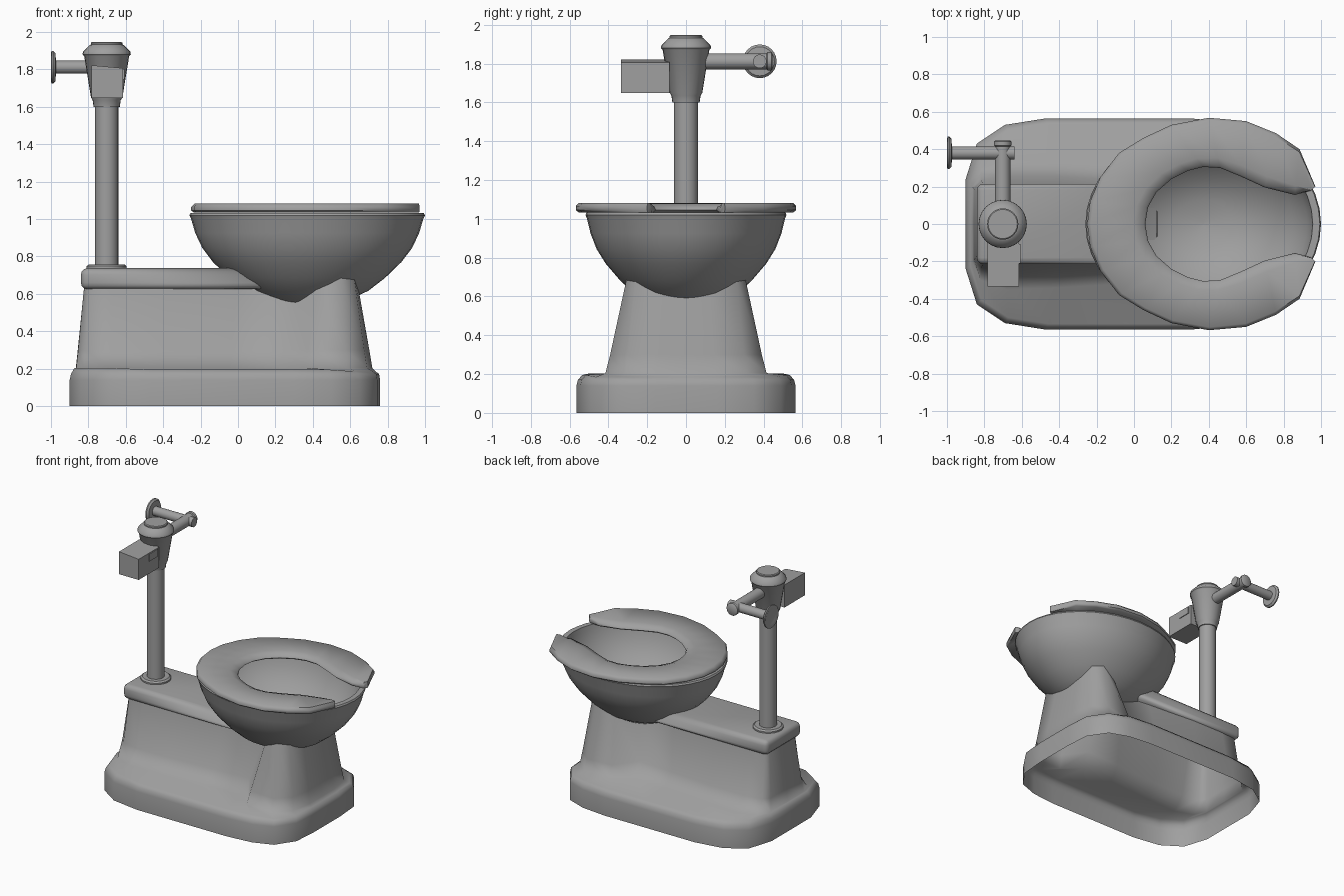
import bpy, bmesh
from math import sin, cos, pi, radians, sqrt
from mathutils import Vector, Matrix

if "Cube" in bpy.data.objects:
    bpy.data.objects.remove(bpy.data.objects["Cube"])

# mid-grey used on every part
grey = bpy.data.materials.new("mid_grey")
grey.diffuse_color = (.35, .35, .35, 1)
grey.use_nodes = True
grey.node_tree.nodes["Principled BSDF"].inputs["Base Color"].default_value = grey.diffuse_color


def make(name, rings, caps=False, angle=40):
    """Skin a list of equal-length closed point rings into a smooth object."""
    bm = bmesh.new()
    vs = [[bm.verts.new(p) for p in r] for r in rings]
    m = len(vs[0])
    for a, b in zip(vs, vs[1:]):
        for j in range(m):
            k = (j + 1) % m
            bm.faces.new((a[j], a[k], b[k], b[j]))
    if caps:
        bm.faces.new(vs[0])
        bm.faces.new(vs[-1])
    bmesh.ops.recalc_face_normals(bm, faces=bm.faces)
    return finish(name, bm, angle)


def finish(name, bm, angle=40):
    me = bpy.data.meshes.new(name)
    bm.to_mesh(me)
    bm.free()
    me.materials.append(grey)
    ob = bpy.data.objects.new(name, me)
    bpy.context.collection.objects.link(ob)
    bpy.ops.object.select_all(action='DESELECT')
    ob.select_set(True)
    bpy.context.view_layer.objects.active = ob
    bpy.ops.object.shade_smooth_by_angle(angle=radians(angle))
    return ob


def lathe(name, origin, axis, profile, seg=24):
    """Turned part: profile of (radius, height) along an axis."""
    q = Vector((0, 0, 1)).rotation_difference(Vector(axis))
    o = Vector(origin)
    rings = [[o + q @ Vector((r * cos(2 * pi * k / seg), r * sin(2 * pi * k / seg), h))
              for k in range(seg)] for r, h in profile]
    return make(name, rings, caps=True)


def box(name, lo, hi, bevel=0.0, seg=1):
    lo, hi = Vector(lo), Vector(hi)
    bm = bmesh.new()
    bmesh.ops.create_cube(bm, size=1, matrix=Matrix.Translation((lo + hi) / 2)
                          @ Matrix.Diagonal((*(hi - lo), 1)))
    if bevel:
        bmesh.ops.bevel(bm, geom=bm.edges[:], offset=bevel, segments=seg,
                        affect='EDGES', profile=0.5)
    return finish(name, bm)


def mirror(half, z):
    """Half outline (first and last on the axis) to a full ring."""
    zs = z if isinstance(z, list) else [z] * len(half)
    pts = [(x, y, h) for (x, y), h in zip(half, zs)]
    return pts + [(x, -y, h) for x, y, h in pts[-2:0:-1]]


def interp(v, pairs):
    for (a, p), (b, q) in zip(pairs, pairs[1:]):
        if v <= b:
            return p + (q - p) * (v - a) / (b - a)
    return pairs[-1][1]


# bowl: elliptical shell, outside then inside
CX, RX, RY, N = .37, .63, .518, 40
outside = [(.001, .53), (.12, .534), (.22, .542), (.34, .562), (.52, .617), (.66, .685),
           (.8, .77), (.89, .845), (.95, .925), (.985, 1.0), (1, 1.02)]
inside = [(.99, 1.032), (.93, 1.032), (.92, 1.0), (.88, .9), (.76, .79), (.6, .7),
          (.45, .635), (.25, .585), (.001, .57)]
make("bowl", [[(CX + RX * r * cos(2 * pi * k / N), RY * r * sin(2 * pi * k / N), z)
               for k in range(N)] for r, z in outside + inside], caps=True)

# pedestal: skirted foot blending to a narrow trunk and wider front column,
# its top following the underside of the bowl
foot = [(-.9, 0), (-.9, .24), (-.84, .43), (-.69, .53), (-.47, .565), (.3, .565),
        (.5, .545), (.65, .49), (.745, .35), (.76, .16), (.76, 0)]
low = [(-.867, 0), (-.865, .2), (-.82, .3), (-.68, .35), (-.4, .34), (.23, .3),
       (.36, .41), (.58, .415), (.69, .31), (.718, .15), (.718, 0)]
top = [(-.82, 0), (-.82, .15), (-.8, .18), (-.68, .185), (-.4, .185), (.31, .14),
       (.42, .27), (.55, .305), (.62, .26), (.645, .12), (.645, 0)]
foot_in = [(x * .97 - .002, y * .945) for x, y in foot]
foot_mid = [(x * .992, y * .985) for x, y in foot]
mid = []
for i, (a, b) in enumerate(zip(low, top)):
    f = .55 if 2 <= i <= 5 else .22
    mid.append((a[0] + (b[0] - a[0]) * .22, a[1] + (b[1] - a[1]) * f))
top_z = [min(.665, interp(sqrt(((x - CX) / RX) ** 2 + (y / RY) ** 2), outside) + .014)
         if x < 0 else
         interp(sqrt(((x - CX) / RX) ** 2 + (y / RY) ** 2), outside) + .014
         for x, y in top]
foot_z = [.203] * 4 + [.195] * 3 + [.185] * 4
# extra trunk points where it passes under the bowl's rear edge
def densify(ring, z0=None):
    n = len(ring)
    p, q = Vector(ring[4]), Vector(ring[5])
    return ring[:5] + [tuple(p.lerp(q, .56))] + ring[5:]


trunk_z = top_z[:5] + [.655] + top_z[5:]
fz = foot_z[:5] + [.195] + foot_z[5:]
foot, foot_mid, foot_in, low, mid, top = map(
    densify, (foot, foot_mid, foot_in, low, mid, top))
make("pedestal", [mirror(foot, 0), mirror(foot, .14), mirror(foot_mid, .172),
                  mirror(foot_in, fz), mirror(low, .205), mirror(mid, .3),
                  mirror(top, trunk_z)], angle=75)

# shelf whose end is fitted just inside the bowl wall
shelf = box("rear_shelf", (-.84, -.215, .625), (-.01, .215, .737), .035, 3)
by_z = [(z, r) for r, z in outside]
for v in shelf.data.vertices:
    if v.co.x > -.2:
        r = interp(v.co.z, by_z)
        v.co.x = CX - RX * sqrt(max(r * r - (v.co.y / RY) ** 2, 0)) + .012

# open-front seat: cross-section swept between outer and inner outlines
outer = [(-.25, 0), (-.235, .12), (-.18, .25), (-.08, .38), (.05, .46), (.2, .53),
         (.4, .568), (.6, .55), (.76, .485), (.885, .4), (.97, .2)]
inner = [(.06, 0), (.075, .09), (.12, .17), (.2, .24), (.29, .285), (.37, .305),
         (.46, .3), (.57, .255), (.7, .195), (.86, .155), (.945, .178)]
section = [(.05, 1.034), (0, 1.045), (0, 1.065), (.06, 1.083), (.8, 1.079),
           (.97, 1.062), (1, 1.045), (.95, 1.034)]
arcs = list(zip(outer, inner))
arcs = [((a, -b), (c, -d)) for (a, b), (c, d) in arcs[:0:-1]] + arcs
make("seat", [[(o[0] + (i[0] - o[0]) * t, o[1] + (i[1] - o[1]) * t, z)
               for t, z in section] for o, i in arcs], caps=True, angle=50)

# flush pipe and valve
px = -.702
lathe("pipe_flange", (px, 0, .73), (0, 0, 1), [(.107, 0), (.107, .018), (.095, .028)])
lathe("flush_pipe", (px, 0, .74), (0, 0, 1), [(.062, 0), (.062, .87)])
lathe("valve_body", (px, 0, 1.6), (0, 0, 1),
      [(.07, 0), (.075, .035), (.084, .05), (.12, .27), (.129, .28), (.127, .295),
       (.092, .33), (.084, .333), (.084, .342), (.078, .347)])

# sensor box with slanted top, plus side tab
sensor = box("sensor_box", (-.782, -.335, 1.648), (-.614, -.085, 1.822))
for v in sensor.data.vertices:
    if v.co.z > 1.7 and v.co.x > -.7:
        v.co.z -= .015
box("sensor_tab", (-.66, -.21, 1.745), (-.608, -.108, 1.802))

# supply arm, elbow pipe and wall flange
az = 1.812
lathe("supply_arm", (px, .05, az), (0, 1, 0),
      [(.041, 0), (.041, .365), (.047, .37), (.047, .39), (.038, .397)])
lathe("wall_pipe", (-.64, .38, az), (-1, 0, 0), [(.035, 0), (.035, .35)], 20)
lathe("wall_flange", (-1, .38, az), (1, 0, 0),
      [(.06, .006), (.075, 0), (.087, .003), (.087, .012), (.075, .024), (.045, .026)])
